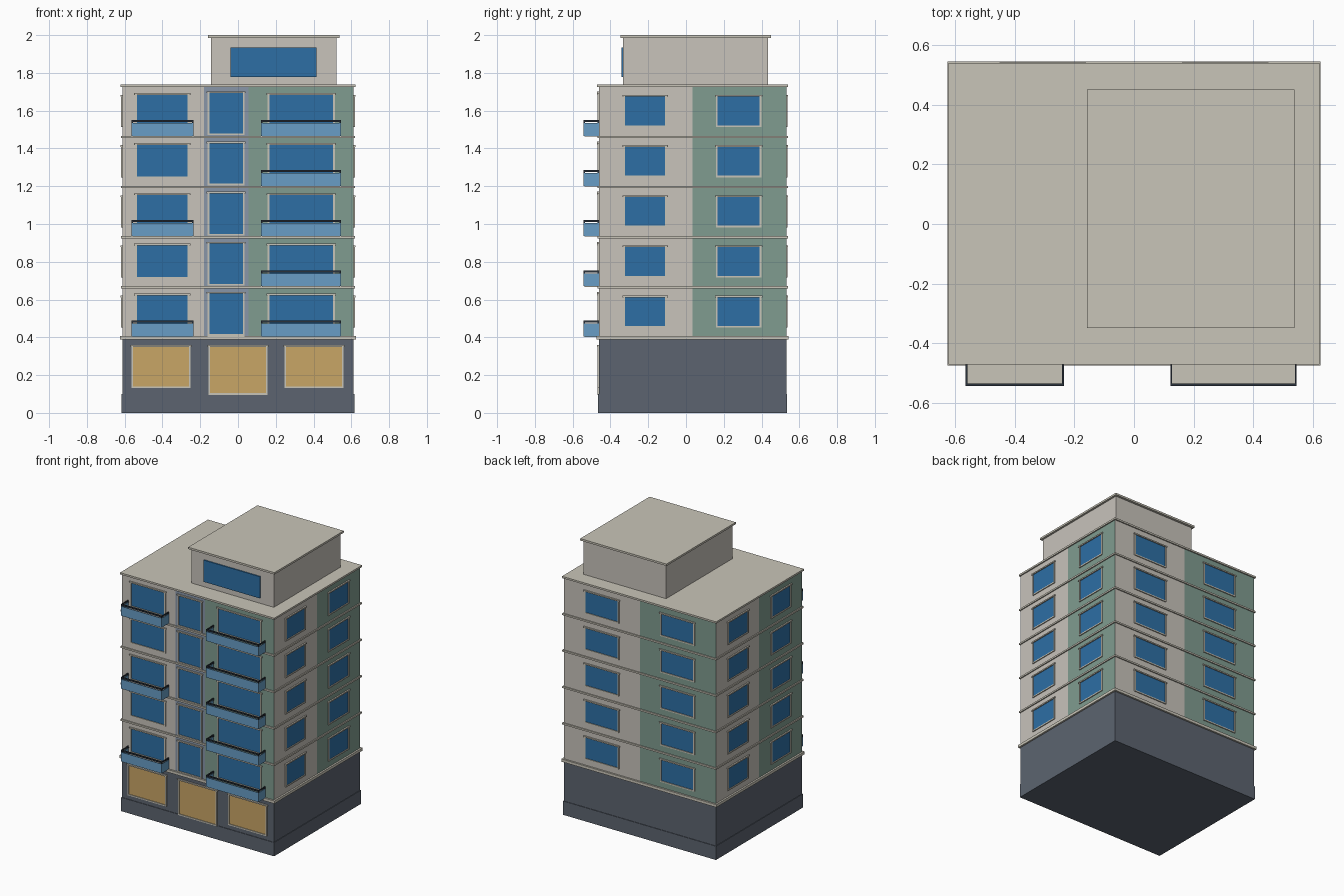
import bpy
import bmesh
from mathutils import Vector

if "Cube" in bpy.data.objects:
    bpy.data.objects.remove(bpy.data.objects["Cube"], do_unlink=True)


def material(name, rgb):
    """Flat material from 0-255 display values, stored as linear."""
    lin = [((c / 255 + 0.055) / 1.055) ** 2.4 for c in rgb] + [1.0]
    m = bpy.data.materials.new(name)
    m.use_nodes = True
    m.diffuse_color = lin
    bsdf = next(n for n in m.node_tree.nodes if n.type == 'BSDF_PRINCIPLED')
    bsdf.inputs["Base Color"].default_value = lin
    return m


WALL = material("warm grey wall", (200, 195, 187))
TRIM = material("beige trim", (201, 197, 184))
GREEN = material("sage green", (128, 156, 144))
STRIP = material("blue grey strip", (136, 150, 168))
GLASS = material("blue glass", (45, 111, 165))
PANEL = material("light blue panel", (104, 158, 198))
SHOP = material("amber shop glass", (201, 166, 102))
STONE = material("slate base", (92, 100, 112))
RAIL = material("dark rail", (42, 50, 60))

# Main dimensions
HX, Y0, Y1 = 0.612, -0.461, 0.531
FLOOR, STEP, COUNT = 0.405, 0.2655, 5
ROOF = FLOOR + STEP * COUNT
floors = [FLOOR + STEP * i for i in range(COUNT)]


def add_box(bm, lo, hi):
    lo, hi = [Vector(map(f, zip(lo, hi))) for f in (min, max)]
    verts = bmesh.ops.create_cube(bm, size=1)["verts"]
    for v in verts:
        v.co = Vector(((lo[k] + hi[k]) / 2 + v.co[k] * (hi[k] - lo[k]) for k in range(3)))


def finish(name, bm, mats):
    mesh = bpy.data.meshes.new(name)
    bm.to_mesh(mesh)
    bm.free()
    for m in mats:
        mesh.materials.append(m)
    obj = bpy.data.objects.new(name, mesh)
    bpy.context.collection.objects.link(obj)
    return obj


def boxes(name, mat, items):
    bm = bmesh.new()
    for lo, hi in items:
        add_box(bm, lo, hi)
    return finish(name, bm, [mat])


def slab(z0, z1, out):
    return (-HX - out, Y0 - out, z0), (HX + out, Y1 + out, z1)


def on_face(side, u, d, z):
    """Point on a facade: u along it, d outwards."""
    return {"front": (u, Y0 - d, z), "back": (u, Y1 + d, z),
            "left": (HX + d, u, z), "right": (-HX - d, u, z)}[side]


def face_box(side, u0, u1, z0, z1, d0, d1):
    return on_face(side, u0, d0, z0), on_face(side, u1, d1, z1)


def frame(side, u0, u1, z0, z1, t=0.009, head=0.006):
    """Four bars around a pane, the top one slightly wider."""
    out = 0.007
    return [face_box(side, u0 - t, u0, z0, z1, -0.01, out),
            face_box(side, u1, u1 + t, z0, z1, -0.01, out),
            face_box(side, u0 - t, u1 + t, z0 - t, z0, -0.01, out),
            face_box(side, u0 - t - head, u1 + t + head, z1, z1 + t, -0.01, out + 0.003)]


def windows(name, side, spans, levels, pane_mat):
    panes, bars = [], []
    for u0, u1, a, b in spans:
        for z in levels:
            panes.append(face_box(side, u0, u1, z + a, z + b, -0.01, 0.002))
            bars += frame(side, u0, u1, z + a, z + b)
    boxes(name + "_panes", pane_mat, panes)
    boxes(name + "_frames", TRIM, bars)


# Ground storey and plinth
boxes("ground_storey", STONE, [slab(0, FLOOR - 0.01, 0)])
boxes("plinth", STONE, [slab(0, 0.1, 0.004)])

# Upper walls, split into colour zones by cuts
bm = bmesh.new()
add_box(bm, *slab(FLOOR - 0.01, ROOF, 0))
STRIP_L, STRIP_R, MID_Y = -0.18, 0.055, 0.035
for co, no in [((STRIP_L, 0, 0), (1, 0, 0)), ((0, 0, 0), (1, 0, 0)),
               ((STRIP_R, 0, 0), (1, 0, 0)), ((0, MID_Y, 0), (0, 1, 0))]:
    bmesh.ops.bisect_plane(bm, geom=bm.verts[:] + bm.edges[:] + bm.faces[:],
                           plane_co=co, plane_no=no)
bm.normal_update()
for f in bm.faces:
    c, n = f.calc_center_median(), f.normal
    if n.y < -0.5:
        f.material_index = 1 if c.x > STRIP_R else 2 if c.x > STRIP_L else 0
    elif n.y > 0.5:
        f.material_index = int(c.x < 0)
    elif abs(n.x) > 0.5:
        f.material_index = int((c.y - MID_Y) * n.x > 0)
finish("upper_walls", bm, [WALL, GREEN, STRIP])

# Ledges between storeys and the roof slab
boxes("base_ledge", TRIM, [slab(FLOOR - 0.017, FLOOR + 0.003, 0.0125)])
boxes("storey_ledges", TRIM, [slab(z - 0.012, z, 0.008) for z in floors[1:]])
boxes("roof_slab", TRIM, [slab(ROOF - 0.008, ROOF + 0.005, 0.009)])

# Windows on every facade
windows("front_left_windows", "front", [(-0.535, -0.267, 0.05, 0.217)], floors, GLASS)
windows("front_right_windows", "front", [(0.166, 0.504, 0.05, 0.217)], floors, GLASS)
windows("front_tall_windows", "front", [(-0.152, 0.026, 0.012, 0.226)], floors, GLASS)
side_spans = [(-0.322, -0.11, 0.055, 0.207), (0.168, 0.39, 0.055, 0.207)]
for side in ("left", "right"):
    windows(side + "_side_windows", side, side_spans, floors, GLASS)
windows("back_windows", "back",
        [(s - 0.13, s + 0.13, 0.055, 0.207) for s in (-0.305, 0.305)], floors, GLASS)
windows("shop_windows", "front",
        [(-0.555, -0.26, 0.14, 0.35), (0.255, 0.55, 0.14, 0.35)], [0], SHOP)
windows("shop_entrance", "front", [(-0.147, 0.147, 0.105, 0.35)], [0], SHOP)


# Balconies: floor, three panels, handrail with corner posts
def balconies(name, x0, x1, levels):
    yf, t, r = -0.5425, 0.005, 0.008
    top, low, high = 0.068, 0.074, 0.084
    floor_items, panels, rails = [], [], []
    for z in levels:
        floor_items.append(((x0 + t, yf + t, z - 0.003), (x1 - t, Y0, z + 0.008)))
        panels.append(((x0, yf, z), (x1, yf + t, z + top)))
        rails.append(((x0, yf, z + low), (x1, yf + r, z + high)))
        for a, s in ((x0, 1), (x1, -1)):
            panels.append(((a, yf + t, z), (a + s * t, Y0, z + top)))
            rails.append(((a, yf + r, z + low), (a + s * r * 0.7, Y0, z + high)))
            rails.append(((a, yf, z + top), (a + s * r, yf + r, z + low)))
            rails.append(((a, Y0 - r, z + top), (a + s * r, Y0, z + low)))
    boxes(name + "_floors", TRIM, floor_items)
    boxes(name + "_panels", PANEL, panels)
    boxes(name + "_rails", RAIL, rails)


balconies("small_balcony", -0.564, -0.235, floors[::2])
balconies("wide_balcony", 0.122, 0.545, floors)

# Penthouse with its window and roof
boxes("penthouse", WALL, [((-0.143, -0.333, ROOF), (0.522, 0.433, 1.99))])
boxes("penthouse_roof", TRIM, [((-0.158, -0.348, 1.986), (0.537, 0.45, 2.0))])
boxes("penthouse_window", GLASS, [((-0.04, -0.341, 1.777), (0.415, -0.332, 1.935))])
